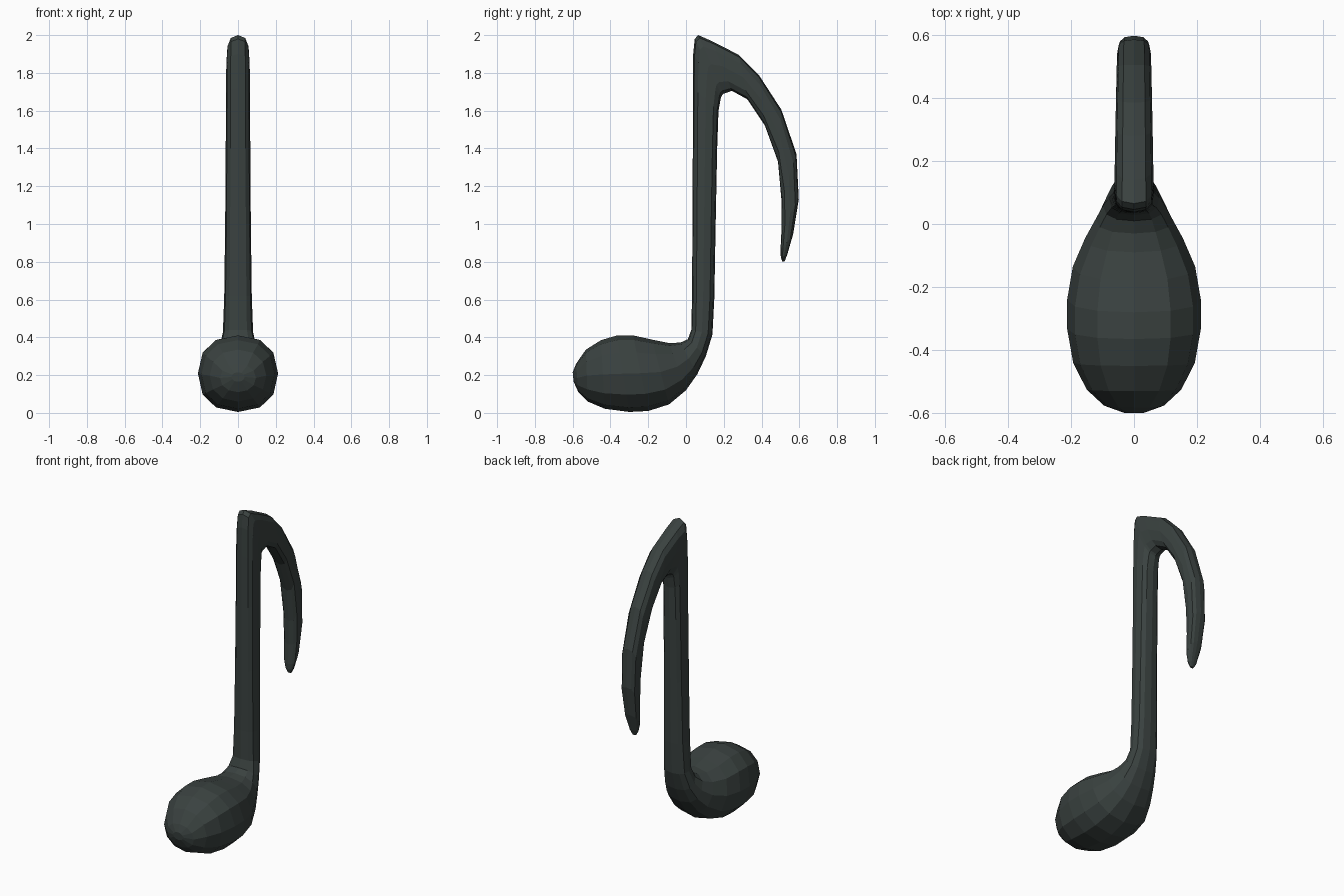
import bpy, bmesh, math
from mathutils import Vector

SIDES = 12

# Cross-sections swept along the note:
# (upper/outer y, z, lower/inner y, z, half width in x, squareness)
HEAD = [
    (-0.60, 0.215, -0.595, 0.165, 0.035, 2.0),
    (-0.582, 0.26, -0.57, 0.11, 0.095, 2.1),
    (-0.53, 0.335, -0.52, 0.06, 0.15, 2.2),
    (-0.45, 0.385, -0.43, 0.022, 0.193, 2.3),
    (-0.365, 0.41, -0.30, 0.005, 0.212, 2.3),
    (-0.28, 0.41, -0.20, 0.01, 0.212, 2.3),
    (-0.18, 0.388, -0.09, 0.045, 0.194, 2.3),
    (-0.09, 0.37, 0.00, 0.12, 0.155, 2.3),
    (-0.03, 0.372, 0.06, 0.205, 0.122, 2.4),
    (0.01, 0.39, 0.105, 0.30, 0.098, 2.5),
    (0.028, 0.44, 0.14, 0.415, 0.08, 2.6),
]
STEM = [
    (0.032, 0.62, 0.15, 0.61, 0.073, 2.8),
    (0.034, 1.00, 0.157, 1.00, 0.068, 2.8),
    (0.036, 1.40, 0.165, 1.40, 0.065, 2.8),
    (0.036, 1.72, 0.172, 1.60, 0.064, 2.8),
    (0.038, 1.90, 0.184, 1.665, 0.063, 2.8),
    (0.046, 1.98, 0.19, 1.68, 0.062, 2.8),
]
FLAG = [
    (0.065, 2.00, 0.20, 1.69, 0.062, 2.8),
    (0.14, 1.967, 0.243, 1.705, 0.061, 2.8),
    (0.28, 1.895, 0.325, 1.66, 0.059, 2.8),
    (0.385, 1.79, 0.418, 1.52, 0.057, 2.8),
    (0.505, 1.605, 0.487, 1.33, 0.055, 2.8),
    (0.585, 1.37, 0.505, 1.13, 0.053, 2.8),
    (0.597, 1.13, 0.506, 0.98, 0.05, 2.7),
    (0.567, 0.945, 0.50, 0.86, 0.043, 2.5),
    (0.535, 0.835, 0.502, 0.825, 0.028, 2.2),
    (0.522, 0.802, 0.51, 0.801, 0.012, 2.0),
]


def ring_points(y1, z1, y2, z2, half, power):
    """Rounded-square ring spanning two profile points in the y-z plane."""
    a, b = Vector((0, y1, z1)), Vector((0, y2, z2))
    mid, arm = (a + b) / 2, (a - b) / 2
    for i in range(SIDES):
        t = 2 * math.pi * i / SIDES
        c, s = math.cos(t), math.sin(t)
        u = math.copysign(abs(c) ** (2 / power), c)
        v = math.copysign(abs(s) ** (2 / power), s)
        yield mid + arm * u + Vector((half * v, 0, 0))


# One continuous skin: head, stem and flag
bm = bmesh.new()
rings = [[bm.verts.new(p) for p in ring_points(*r)] for r in HEAD + STEM + FLAG]
for r1, r2 in zip(rings, rings[1:]):
    for i in range(SIDES):
        j = (i + 1) % SIDES
        bm.faces.new((r1[i], r1[j], r2[j], r2[i]))
bm.faces.new(rings[0])
bm.faces.new(rings[-1])
bmesh.ops.recalc_face_normals(bm, faces=bm.faces)

mesh = bpy.data.meshes.new("music_note")
bm.to_mesh(mesh)
bm.free()
note = bpy.data.objects.new("music_note", mesh)
bpy.context.collection.objects.link(note)

# Dark slate colour
slate = bpy.data.materials.new("dark slate")
slate.diffuse_color = (0.042, 0.054, 0.051, 1)
mesh.materials.append(slate)
